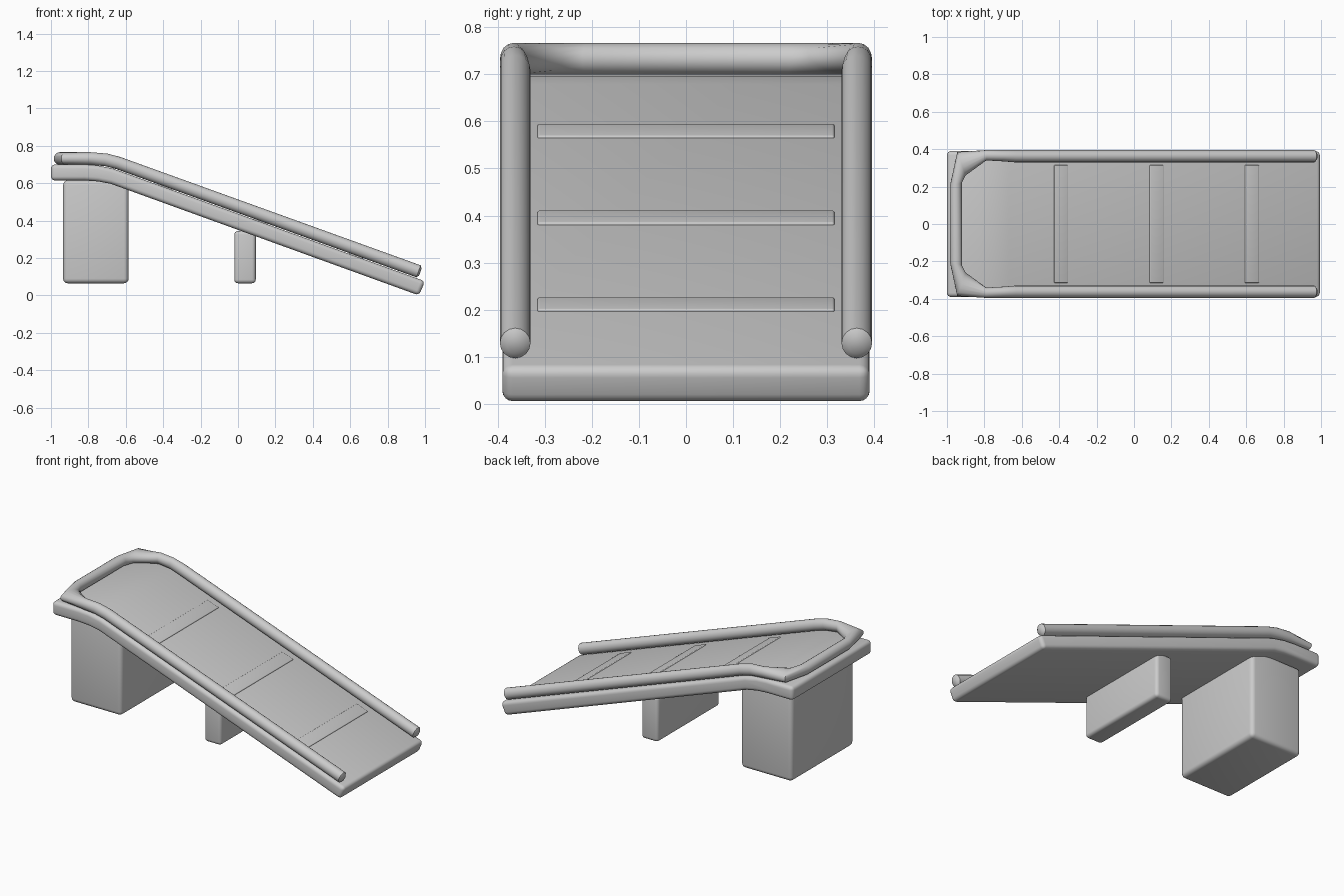
import bpy, bmesh, math
from mathutils import Vector

cube = bpy.data.objects.get("Cube")
if cube:
    bpy.data.objects.remove(cube, do_unlink=True)

grey = bpy.data.materials.new("light_grey")
grey.use_nodes = True
colour = (0.6, 0.6, 0.6, 1)
grey.diffuse_color = colour
grey.node_tree.nodes["Principled BSDF"].inputs["Base Color"].default_value = colour

SLOPE = 0.361


def deck_z(x):
    return 0.437 - SLOPE * x


def finish(bm, name, bevel=0, angle=30):
    bmesh.ops.recalc_face_normals(bm, faces=bm.faces[:])
    mesh = bpy.data.meshes.new(name)
    bm.to_mesh(mesh)
    bm.free()
    obj = bpy.data.objects.new(name, mesh)
    bpy.context.collection.objects.link(obj)
    mesh.materials.append(grey)
    bpy.ops.object.select_all(action='DESELECT')
    obj.select_set(True)
    bpy.context.view_layer.objects.active = obj
    if bevel:
        mod = obj.modifiers.new("rounding", 'BEVEL')
        mod.width, mod.segments = bevel, 4
        mod.limit_method, mod.angle_limit = 'ANGLE', math.radians(35)
        bpy.ops.object.modifier_apply(modifier=mod.name)
    bpy.ops.object.shade_smooth_by_angle(angle=math.radians(angle))
    return obj


def box(name, low, high, bevel):
    bm = bmesh.new()
    bmesh.ops.create_cube(bm, size=1)
    low, high = Vector(low), Vector(high)
    for v in bm.verts:
        v.co = Vector(a + (b - a) * (c + 0.5) for a, b, c in zip(low, high, v.co))
    return finish(bm, name, bevel)


# Bent deck: side profile pulled across the width
profile = [(-1, 0.7), (-0.82, 0.7), (-0.75, 0.695), (-0.67, deck_z(-0.67)),
           (1.0, deck_z(1.0)), (0.968, 0), (-0.68, 0.597), (-0.75, 0.61), (-0.82, 0.615), (-1, 0.615)]
bm = bmesh.new()
side = bm.faces.new([bm.verts.new((x, -0.39, z)) for x, z in profile])
pulled = bmesh.ops.extrude_face_region(bm, geom=[side])["geom"]
for v in pulled:
    if isinstance(v, bmesh.types.BMVert):
        v.co.y = 0.39
finish(bm, "deck", 0.022)

# Supports under the platform and the middle of the slope
box("platform_block", (-0.935, -0.305, 0.065), (-0.585, 0.305, 0.615), 0.025)
box("middle_support", (-0.02, -0.305, 0.065), (0.095, 0.305, 0.345), 0.02)

# Thin grip slats lying on the slope
for i, x in enumerate((-0.39, 0.12, 0.63)):
    slat = box(f"grip_slat_{i + 1}", (-0.04, -0.315, -0.008), (0.04, 0.315, 0.005), 0.005)
    slat.location = (x, 0, deck_z(x))
    slat.rotation_euler.y = math.atan(SLOPE)

# Guard rail: rounded loop with widened corners, as (outer, inner, z, tilt)
tilt = math.atan(SLOPE)
half = [((0.975, 0.38), (0.975, 0.345), 0.125, tilt),
        ((0.965, 0.395), (0.965, 0.33), 0.129, tilt),
        ((-0.64, 0.395), (-0.64, 0.33), 0.708, tilt),
        ((-0.71, 0.395), (-0.70, 0.335), 0.725, tilt / 2),
        ((-0.79, 0.395), (-0.79, 0.34), 0.732, 0),
        ((-0.945, 0.385), (-0.90, 0.26), 0.732, 0),
        ((-0.985, 0.2), (-0.92, 0.22), 0.732, 0)]
stations = half + [((a[0], -a[1]), (b[0], -b[1]), z, t) for a, b, z, t in reversed(half)]
bm = bmesh.new()
SIDES = 16
rings = []
for n, (outer, inner, z, t) in enumerate(stations):
    radius = 0.02 if n in (0, len(stations) - 1) else 0.034
    a, b = Vector((*outer, z)), Vector((*inner, z))
    up = Vector((math.sin(t), 0, math.cos(t))) * radius
    rings.append([bm.verts.new((a + b) / 2 + (a - b) / 2 * math.cos(k * math.tau / SIDES)
                               + up * math.sin(k * math.tau / SIDES)) for k in range(SIDES)])
for r, s in zip(rings, rings[1:]):
    for k in range(SIDES):
        j = (k + 1) % SIDES
        bm.faces.new((r[k], r[j], s[j], s[k]))
bm.faces.new(rings[0])
bm.faces.new(rings[-1])
finish(bm, "guard_rail", angle=40)
